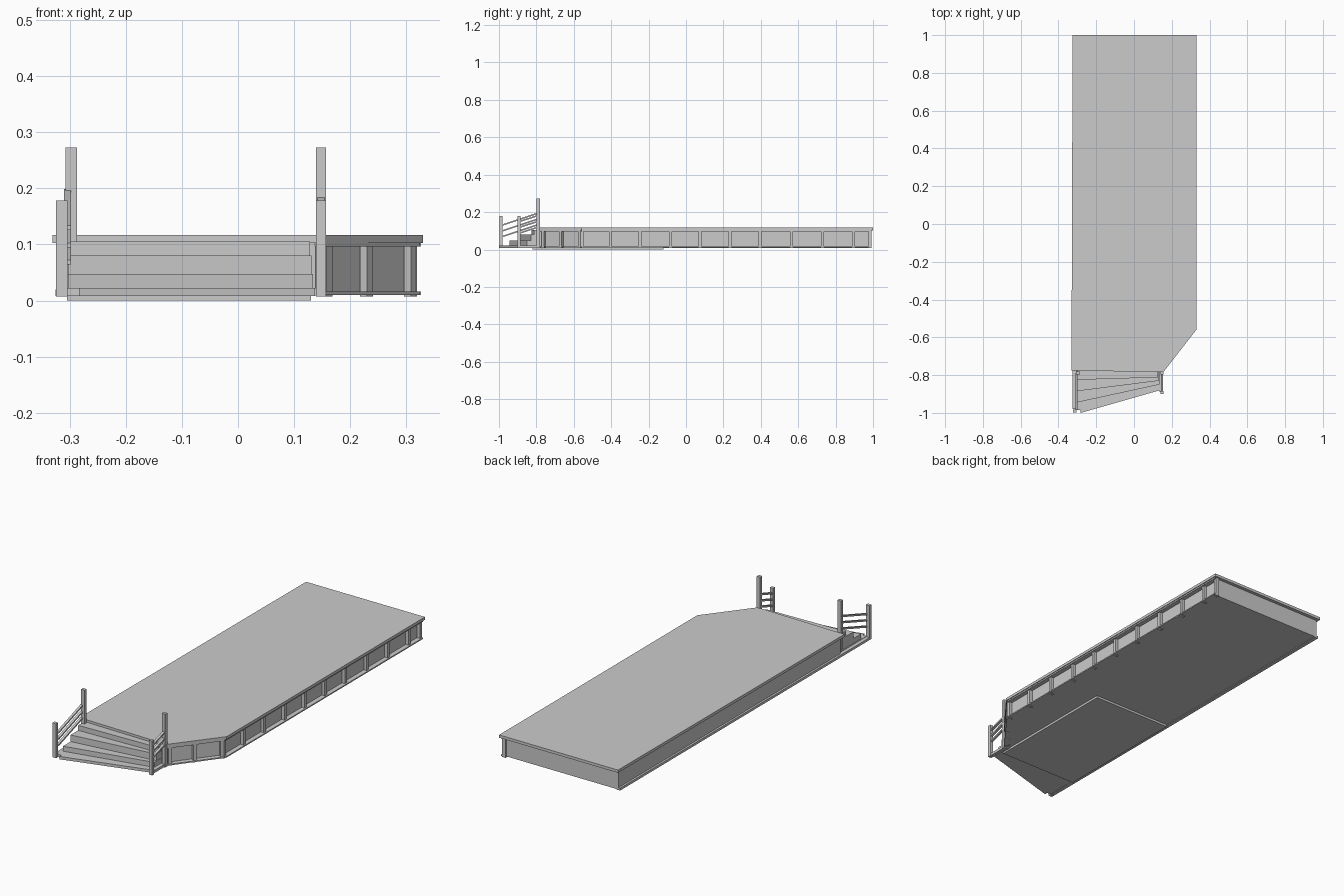
import bpy, bmesh
from mathutils import Vector

if "Cube" in bpy.data.objects:
    bpy.data.objects.remove(bpy.data.objects["Cube"])


def prism(name, pts, z0, z1):
    """Vertical extrusion of a plan outline."""
    bm = bmesh.new()
    face = bm.faces.new([bm.verts.new((x, y, z0)) for x, y in pts])
    ext = bmesh.ops.extrude_face_region(bm, geom=[face])
    bmesh.ops.translate(bm, vec=(0, 0, z1 - z0),
                        verts=[v for v in ext["geom"] if isinstance(v, bmesh.types.BMVert)])
    bmesh.ops.recalc_face_normals(bm, faces=bm.faces)
    me = bpy.data.meshes.new(name)
    bm.to_mesh(me)
    bm.free()
    ob = bpy.data.objects.new(name, me)
    bpy.context.collection.objects.link(ob)
    return ob


def box(name, x0, x1, y0, y1, z0, z1):
    return prism(name, [(x0, y0), (x1, y0), (x1, y1), (x0, y1)], z0, z1)


def strip(name, a, b, width, z0, z1):
    """Horizontal bar from a to b with the given plan width."""
    a, b = Vector(a), Vector(b)
    d = (b - a).normalized()
    n = Vector((-d.y, d.x)) * width / 2
    return prism(name, [a - n, b - n, b + n, a + n], z0, z1)


def sloped_rail(name, x, w, ya, za, yb, zb, h):
    """Sloping hand rail in a plane of constant x."""
    ob = box(name, x - w / 2, x + w / 2, ya, yb, 0, h)
    for v in ob.data.vertices:
        v.co.z += za if abs(v.co.y - ya) < 1e-4 else zb
    return ob


# Deck boards and the core walls under them
prism("deck", [(-0.325, 1), (0.33, 1), (0.33, -0.56), (0.155, -0.785), (-0.331, -0.775)],
      0.103, 0.117)
prism("core_wall", [(-0.315, 0.983), (0.303, 0.983), (0.303, -0.552), (0.138, -0.766),
                    (-0.315, -0.766)], 0.011, 0.104)
box("foundation_plate", -0.305, 0.13, -0.82, -0.12, 0, 0.012)

# Top and bottom rails around the visible sides
corner, nose = (0.314, -0.556), (0.147, -0.775)
for label, z0, z1 in (("bottom_rail", 0.010, 0.016), ("top_rail", 0.096, 0.104)):
    strip(label + "_right", corner, (0.314, 0.99), 0.024, z0, z1)
    strip(label + "_angled", nose, corner, 0.024, z0, z1)
box("bottom_rail_left", -0.325, -0.305, -0.98, 0.983, 0.008, 0.02)

# Posts dividing the side panels
for i, y in enumerate([-0.557, -0.405, -0.245, -0.082, 0.075, 0.235, 0.395, 0.565, 0.73,
                       0.895, 0.983]):
    box("panel_post_%d" % i, 0.300, 0.319, y - 0.008, y + 0.008, 0.007, 0.104)
a, b = Vector(nose), Vector(corner)
d = (b - a).normalized()
for i, t in enumerate((0.06, 0.49, 0.96)):
    p = a.lerp(b, t)
    strip("angled_post_%d" % i, p - d * 0.009, p + d * 0.009, 0.016, 0.007, 0.104)

# Fanned stair treads: left front y, right front y, right x, top z
steps = [(-1.0, -0.880, 0.137, 0.022), (-0.945, -0.850, 0.134, 0.047),
         (-0.885, -0.830, 0.131, 0.080), (-0.825, -0.812, 0.128, 0.105)]
z_low = 0.008
for i, (yl, yr, xr, z) in enumerate(steps):
    xl = -0.283 if i == 0 else -0.303
    prism("step_%d" % i, [(xl, yl), (xr, yr), (xr, -0.765), (xl, -0.765)], z_low, z)
    z_low = z - 0.001
box("stringer_left", -0.307, -0.280, -0.985, -0.78, 0.009, 0.022)
box("stringer_right", 0.136, 0.153, -0.89, -0.78, 0.009, 0.022)

# Stair railing posts
box("left_front_post", -0.324, -0.304, -0.998, -0.981, 0.007, 0.178)
box("left_tall_post", -0.307, -0.287, -0.798, -0.781, 0.007, 0.273)
box("right_front_post", 0.139, 0.157, -0.900, -0.884, 0.007, 0.178)
box("right_tall_post", 0.139, 0.157, -0.798, -0.781, 0.007, 0.273)

# Three sloping rails on each side
for i in range(3):
    dz = i * 0.031
    sloped_rail("left_rail_%d" % i, -0.304, 0.012, -0.985, 0.126 - dz, -0.79, 0.191 - dz, 0.008)
    sloped_rail("right_rail_%d" % i, 0.148, 0.012, -0.89, 0.146 - dz, -0.79, 0.178 - dz, 0.008)
